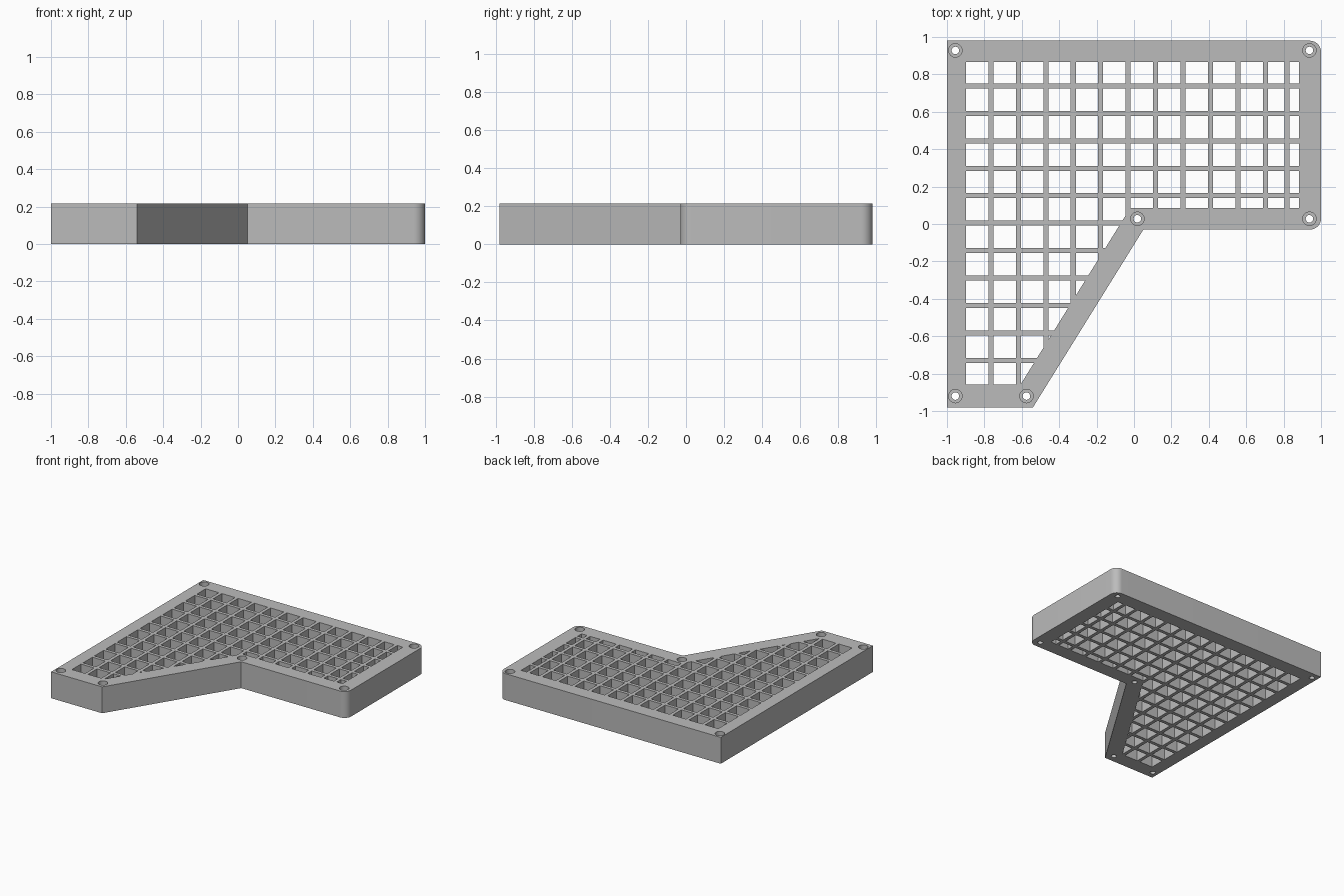
import bpy, bmesh, math
from mathutils import Matrix, Vector

cube = bpy.data.objects.get("Cube")
if cube:
    bpy.data.objects.remove(cube, do_unlink=True)

HEIGHT = 0.215
PITCH = 0.1467
HALF_BAR = 0.0135
MARGIN = 0.05  # how far the cutters overshoot the plate

grey = bpy.data.materials.new("Light grey")
grey.use_nodes = True
colour = (0.5, 0.5, 0.5, 1)
grey.diffuse_color = colour
grey.node_tree.nodes["Principled BSDF"].inputs["Base Color"].default_value = colour


def make_object(name, bm):
    bmesh.ops.recalc_face_normals(bm, faces=bm.faces)
    mesh = bpy.data.meshes.new(name)
    bm.to_mesh(mesh)
    bm.free()
    obj = bpy.data.objects.new(name, mesh)
    bpy.context.collection.objects.link(obj)
    return obj


def flat_face(points, z):
    bm = bmesh.new()
    bm.faces.new([bm.verts.new((x, y, z)) for x, y in points])
    return bm


def extrude_up(bm, height):
    faces = bmesh.ops.extrude_face_region(bm, geom=bm.faces[:])["geom"]
    verts = [v for v in faces if isinstance(v, bmesh.types.BMVert)]
    bmesh.ops.translate(bm, verts=verts, vec=(0, 0, height))


def arc(cx, cy, radius, start, steps=12):
    angles = [math.radians(start + 90 * i / steps) for i in range(steps + 1)]
    return [(cx + radius * math.cos(a), cy + radius * math.sin(a)) for a in angles]


def cylinders(bm, centres, radius, z0, z1):
    for x, y in centres:
        bmesh.ops.create_cone(bm, cap_ends=True, segments=32, radius1=radius,
                              radius2=radius, depth=z1 - z0,
                              matrix=Matrix.Translation((x, y, (z0 + z1) / 2)))


# Plate: angled outline with two rounded corners on one end
R = 0.06
outline = [(-1, -0.98), (-0.54, -0.98), (0.05, -0.03)]
outline += arc(1 - R, -0.03 + R, R, -90) + arc(1 - R, 0.98 - R, R, 0)
outline += [(-1, 0.98)]
bm = flat_face(outline, 0)
extrude_up(bm, HEIGHT)
plate = make_object("grille_plate", bm)

# Grid openings: the window is split along the bars, then the bars are removed
window = [(-0.897, -0.859), (-0.607, -0.859), (-0.02, 0.086),
          (0.882, 0.086), (0.882, 0.865), (-0.897, 0.865)]
bars = [[-0.765 + PITCH * i for i in range(11)] + [0.818],
        [0.738 - PITCH * i for i in range(11)]]
bm = flat_face(window, -MARGIN)
for axis, centres in enumerate(bars):
    normal = Vector((1, 0, 0)) if axis == 0 else Vector((0, 1, 0))
    for c in centres:
        for side in (-HALF_BAR, HALF_BAR):
            geom = bm.verts[:] + bm.edges[:] + bm.faces[:]
            bmesh.ops.bisect_plane(bm, geom=geom, dist=1e-6,
                                   plane_co=normal * (c + side), plane_no=normal)


def on_bar(face):
    middle = face.calc_center_median()
    return any(abs(middle[axis] - c) < HALF_BAR
               for axis in (0, 1) for c in bars[axis])


bmesh.ops.delete(bm, geom=[f for f in bm.faces if on_bar(f)], context="FACES")
extrude_up(bm, HEIGHT + 2 * MARGIN)

# Screw holes with wider counterbores from the top
screws = [(-0.955, 0.928), (0.938, 0.928), (0.938, 0.028),
          (0.018, 0.028), (-0.575, -0.92), (-0.955, -0.92)]
cylinders(bm, screws, 0.02, -MARGIN, HEIGHT + MARGIN)
cutters = [make_object("opening_cutter", bm)]
bm = bmesh.new()
cylinders(bm, screws, 0.036, HEIGHT - 0.1, HEIGHT + MARGIN)
cutters.append(make_object("counterbore_cutter", bm))

for cutter in cutters:
    cutter.hide_render = True
    mod = plate.modifiers.new(cutter.name, "BOOLEAN")
    mod.operation = "DIFFERENCE"
    mod.solver = "EXACT"
    mod.object = cutter

# Bake the cuts and drop the cutters
graph = bpy.context.evaluated_depsgraph_get()
plate_mesh = bpy.data.meshes.new_from_object(plate.evaluated_get(graph))
plate.modifiers.clear()
plate.data = plate_mesh
for cutter in cutters:
    bpy.data.objects.remove(cutter, do_unlink=True)

plate.data.materials.clear()
plate.data.materials.append(grey)
bpy.ops.object.select_all(action="DESELECT")
plate.select_set(True)
bpy.context.view_layer.objects.active = plate
bpy.ops.object.shade_smooth_by_angle(angle=math.radians(30))
